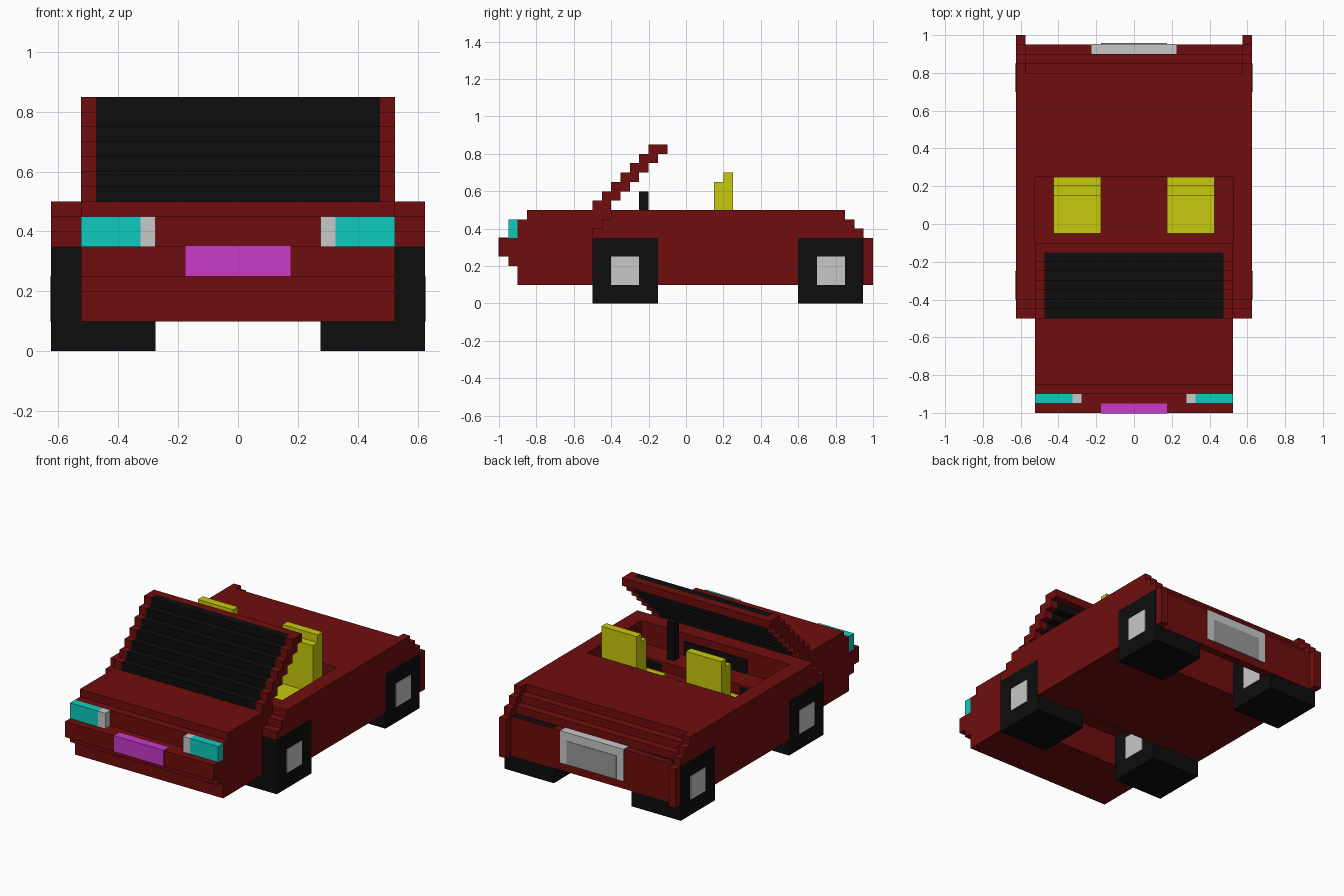
import bpy, bmesh

if "Cube" in bpy.data.objects:
    bpy.data.objects.remove(bpy.data.objects["Cube"])

def mat(name, r, g, b):
    m = bpy.data.materials.new(name)
    m.diffuse_color = (r, g, b, 1)
    m.use_nodes = True
    m.node_tree.nodes["Principled BSDF"].inputs["Base Color"].default_value = m.diffuse_color
    return m

RED = mat("dark red", .162, .004, .004)
BLACK = mat("black", .004, .004, .004)
CYAN = mat("cyan", .004, .6, .52)
WHITE = mat("light grey", .58, .58, .58)
GREY = mat("mid grey", .32, .32, .32)
PINK = mat("magenta", .57, .042, .59)
YELLOW = mat("yellow", .57, .59, .004)

def finish(bm, name, m):
    bmesh.ops.recalc_face_normals(bm, faces=bm.faces)
    me = bpy.data.meshes.new(name)
    bm.to_mesh(me)
    bm.free()
    me.materials.append(m)
    ob = bpy.data.objects.new(name, me)
    bpy.context.collection.objects.link(ob)
    return ob

def prism(name, profile, x0, x1, m):
    """Extrude a (y, z) side profile from x0 to x1."""
    bm = bmesh.new()
    f = bm.faces.new([bm.verts.new((x0, y, z)) for y, z in profile])
    ext = bmesh.ops.extrude_face_region(bm, geom=[f])["geom"]
    bmesh.ops.translate(bm, vec=(x1 - x0, 0, 0),
                        verts=[v for v in ext if isinstance(v, bmesh.types.BMVert)])
    return finish(bm, name, m)

def box(name, x0, x1, y0, y1, z0, z1, m):
    return prism(name, [(y0, z0), (y1, z0), (y1, z1), (y0, z1)], x0, x1, m)

def pair(make, name, a, x0, x1, *rest):
    """Build a part on both sides of the car."""
    make("right_" + name, *([a] if a else []), x0, x1, *rest)
    make("left_" + name, *([a] if a else []), -x1, -x0, *rest)

# stepped tail, from the top edge down to the bumper
def tail(y):
    pts = []
    for i in range(4):
        pts += [(y + .05 * i, .5 - .05 * i), (y + .05 * i, .45 - .05 * i)]
    pts[-1] = (y + .15, .1)
    return pts

# main body: stepped nose, open cockpit, tail, axle recesses underneath
nose = [(-.9, .1), (-.9, .2), (-.95, .2), (-.95, .25), (-1, .25), (-1, .35),
        (-.9, .35), (-.9, .45), (-.85, .45), (-.85, .5)]
cockpit = [(-.3, .5), (-.3, .36), (-.15, .36), (-.15, .3), (.25, .3), (.25, .5)]
recess = [(.9, .1), (.9, .35), (.6, .35), (.6, .1),
          (-.15, .1), (-.15, .3), (-.5, .3), (-.5, .1)]
prism("body", nose + cockpit + tail(.8) + recess, -.525, .525, RED)

# wide side panels with wheel arches, the outer skin one step longer at the back
front_steps = [(-.5, .35), (-.5, .4), (-.45, .4), (-.45, .45), (-.4, .45), (-.4, .5)]
inner_arch = [(.94, .1), (.94, .35), (.6, .35), (.6, .1), (-.15, .1), (-.15, .35)]
outer_arch = [(.95, .1), (.95, .35)] + inner_arch[2:]
pair(prism, "inner_side_panel", front_steps + tail(.8) + inner_arch, .525, .575, RED)
pair(prism, "outer_side_panel", front_steps + tail(.85) + outer_arch, .575, .625, RED)

# wheels with hub plates on both faces
for end, y in (("front", -.5), ("rear", .6)):
    y1 = y + (.35 if end == "front" else .345)
    pair(box, end + "_wheel", None, .275, .625, y, y1, 0, .35, BLACK)
    pair(box, end + "_hub", None, .271, .629, y + .1, y + .25, .1, .25, WHITE)

# windscreen: seven stepped rows, glass between frame posts, bar along the top
stair = [(-.5 + .05 * i, .5 + .05 * (i + k)) for i in range(7) for k in (0, 1)]
back = [(y + .1, z) for y, z in reversed(stair)]
pair(prism, "windscreen_post", stair + back, .475, .525, RED)
glass_back = [(min(y, -.15), z) for y, z in back[2:]]
prism("windscreen_glass", stair + [(-.15, .85)] + glass_back, -.475, .475, BLACK)
box("windscreen_top_bar", -.475, .475, -.15, -.1, .8, .85, RED)

# seats
seat = [(-.05, .3), (-.05, .35), (.15, .35), (.15, .65), (.2, .65), (.2, .7),
        (.25, .7), (.25, .3)]
pair(prism, "seat", seat, .175, .425, YELLOW)

# dashboard console and steering post
box("console", -.225, .225, -.3, -.294, .36, .45, BLACK)
box("steering_post", .225, .275, -.25, -.2, .33, .6, BLACK)

# front lamps and front plate
pair(box, "headlight", None, .325, .525, -.95, -.9, .35, .45, CYAN)
pair(box, "inner_lamp", None, .275, .325, -.95, -.9, .35, .45, WHITE)
box("front_plate", -.175, .175, -1.003, -.95, .25, .353, PINK)

# rear plate
box("rear_plate_frame", -.225, .225, .9, .954, .15, .354, WHITE)
box("rear_plate", -.175, .175, .952, .957, .15, .3, GREY)
